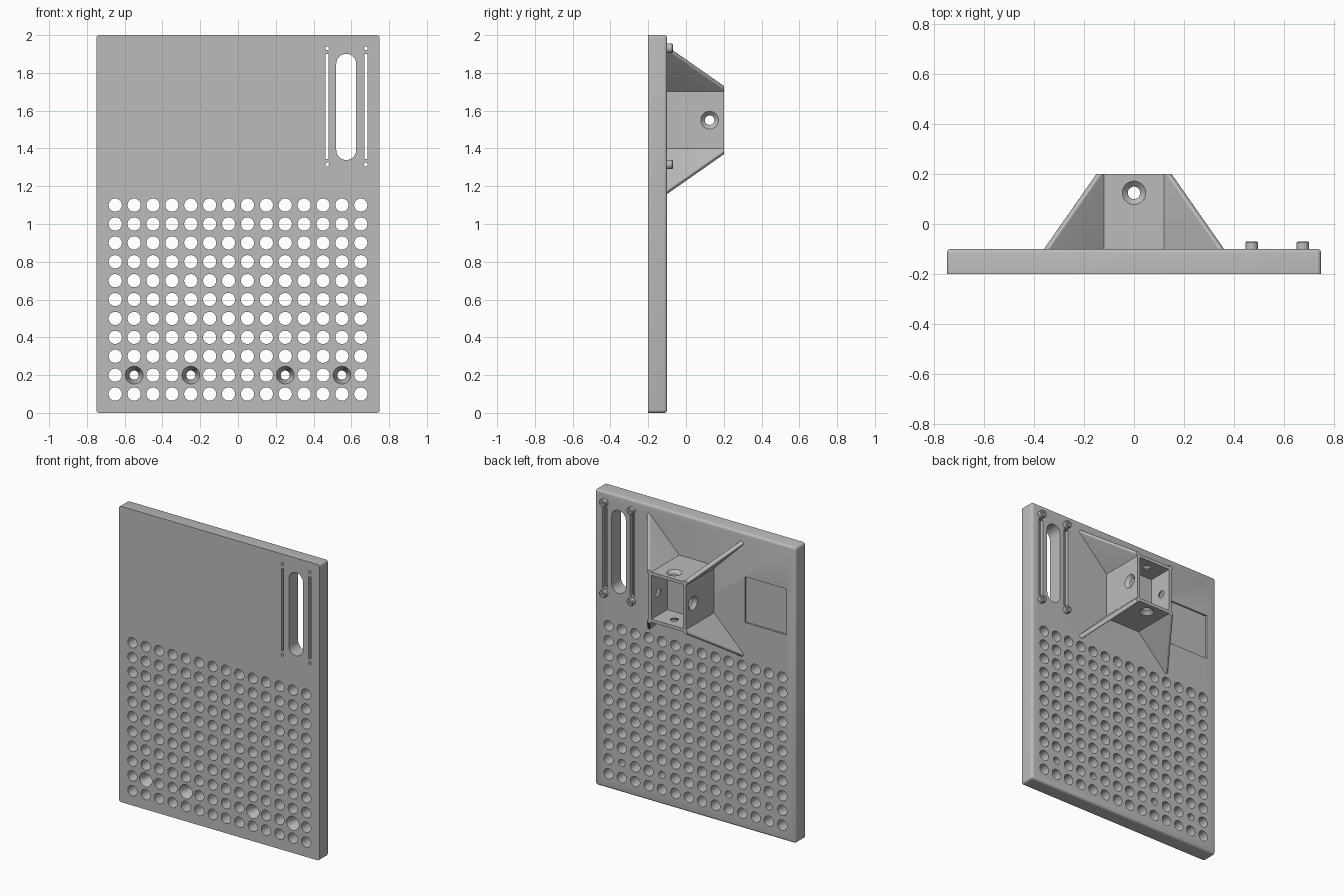
import bpy, bmesh, math
from mathutils import Vector

if "Cube" in bpy.data.objects:
    bpy.data.objects.remove(bpy.data.objects["Cube"])

grey = bpy.data.materials.new("light grey")
grey.use_nodes = True
GREY = (0.5, 0.5, 0.5, 1)
grey.diffuse_color = GREY
grey.node_tree.nodes["Principled BSDF"].inputs["Base Color"].default_value = GREY


def finish(bm, name):
    bmesh.ops.recalc_face_normals(bm, faces=bm.faces)
    mesh = bpy.data.meshes.new(name)
    bm.to_mesh(mesh)
    bm.free()
    mesh.materials.append(grey)
    obj = bpy.data.objects.new(name, mesh)
    bpy.context.collection.objects.link(obj)
    return obj


def box(bm, lo, hi):
    verts = bmesh.ops.create_cube(bm, size=1)["verts"]
    lo, hi = Vector(lo), Vector(hi)
    for v in verts:
        v.co = (lo + hi) / 2 + v.co * (hi - lo)
    return verts


def prism(bm, points, offset):
    face = bm.faces.new([bm.verts.new(p) for p in points])
    new = bmesh.ops.extrude_face_region(bm, geom=[face])["geom"]
    bmesh.ops.translate(bm, vec=offset,
                        verts=[g for g in new if isinstance(g, bmesh.types.BMVert)])


def lathe(bm, profile, origin, axis, sides=32):
    """Solid of revolution; the profile holds (radius, distance along axis)."""
    axis = Vector(axis)
    a = axis.orthogonal().normalized()
    b = axis.cross(a)
    angles = [math.tau * i / sides for i in range(sides)]
    rings = [[bm.verts.new(Vector(origin) + axis * t + (a * math.cos(q) + b * math.sin(q)) * r)
              for q in angles] for r, t in profile]
    for low, high in zip(rings, rings[1:]):
        for i in range(sides):
            j = (i + 1) % sides
            bm.faces.new((low[i], low[j], high[j], high[i]))
    bm.faces.new(rings[0])
    bm.faces.new(rings[-1])


def apply_modifiers(obj):
    graph = bpy.context.evaluated_depsgraph_get()
    mesh = bpy.data.meshes.new_from_object(obj.evaluated_get(graph))
    obj.modifiers.clear()
    obj.data = mesh


def cut(obj, bm):
    cutter = finish(bm, "cutter")
    cutter.hide_render = True
    mod = obj.modifiers.new("cut", "BOOLEAN")
    mod.operation, mod.solver, mod.object = "DIFFERENCE", "EXACT", cutter
    apply_modifiers(obj)
    bpy.data.objects.remove(cutter)


def smooth(obj):
    bpy.ops.object.select_all(action="DESELECT")
    obj.select_set(True)
    bpy.context.view_layer.objects.active = obj
    bpy.ops.object.shade_smooth_by_angle(angle=math.radians(32))


FRONT, BACK, RIM = -0.2, -0.1, 0.2
CZ = 1.55                      # socket centre height
HX, HZ, WALL = 0.14, 0.17, 0.022
SLOTS = (0.472, 0.677)
PINS = [(x, z) for x in SLOTS for z in (1.315, 1.93)]
SCREWS = (-0.55, -0.25, 0.25, 0.55)

# Plate with rounded upright corners and a rounded back edge
bm = bmesh.new()
box(bm, (-0.75, FRONT, 0), (0.75, BACK, 2))
edges = [e for e in bm.edges
         if any(v.co.y > -0.15 for v in e.verts)]
bmesh.ops.bevel(bm, geom=edges, offset=0.016, segments=4, profile=0.5, affect="EDGES")
plate = finish(bm, "plate")

# Hole grid, with countersunk screw holes in the second row
bm = bmesh.new()
for row in range(11):
    for col in range(14):
        x, z = -0.65 + col * 0.1, 0.1 + row * 0.1
        if row == 1 and any(abs(x - s) < 0.01 for s in SCREWS):
            profile = [(0.047, -0.02), (0.047, 0), (0.024, 0.075), (0.024, 0.13)]
        else:
            profile = [(0.035, -0.02), (0.035, 0.13)]
        lathe(bm, profile, (x, FRONT, z), (0, 1, 0))
cut(plate, bm)

# Wide rounded slot, narrow slots and pin holes
bm = bmesh.new()
outline = []
for end, start in ((1.848, 0), (1.392, math.pi)):
    for i in range(17):
        q = start + math.pi * i / 16
        outline.append((0.573 + 0.053 * math.cos(q), -0.25, end + 0.053 * math.sin(q)))
prism(bm, outline, (0, 0.2, 0))
for x in SLOTS:
    box(bm, (x - 0.008, -0.25, 1.345), (x + 0.008, 0, 1.9))
for x, z in PINS:
    lathe(bm, [(0.01, -0.05), (0.01, 0.2)], (x, FRONT, z), (0, 1, 0), 16)
cut(plate, bm)

# Shallow square recess and slot channels in the back
bm = bmesh.new()
box(bm, (-0.68, BACK - 0.012, 1.395), (-0.37, 0, 1.705))
for x in SLOTS:
    box(bm, (x - 0.016, BACK - 0.025, 1.345), (x + 0.016, 0, 1.9))
cut(plate, bm)
smooth(plate)

# Pin bosses
bm = bmesh.new()
for x, z in PINS:
    lathe(bm, [(0.025, -0.005), (0.025, 0.025), (0.021, 0.03)], (x, BACK, z), (0, 1, 0), 24)
bosses = finish(bm, "pin_bosses")
bm = bmesh.new()
for x, z in PINS:
    lathe(bm, [(0.01, -0.05), (0.01, 0.1)], (x, BACK, z), (0, 1, 0), 16)
cut(bosses, bm)
smooth(bosses)

# Square socket, hollow from the back
bm = bmesh.new()
box(bm, (-HX, BACK - 0.005, CZ - HZ), (HX, RIM, CZ + HZ))
socket = finish(bm, "socket")
bm = bmesh.new()
box(bm, (WALL - HX, 0.03, CZ - HZ + WALL), (HX - WALL, 0.3, CZ + HZ - WALL))
cut(socket, bm)
# Countersunk hole in each socket wall
bm = bmesh.new()
for axis, reach in (((1, 0, 0), HX), ((-1, 0, 0), HX), ((0, 0, 1), HZ), ((0, 0, -1), HZ)):
    lathe(bm, [(0.025, reach - 0.06), (0.025, reach - WALL), (0.047, reach), (0.047, reach + 0.03)],
          (0, 0.125, CZ), axis)
cut(socket, bm)
smooth(socket)

# Diagonal gusset fins on the socket corners
side = [(-0.018, RIM), (0.008, RIM), (0.304, BACK), (0.304, BACK - 0.01), (-0.018, BACK - 0.01)]
for sx, x_name in ((1, "left"), (-1, "right")):
    for sz, z_name in ((1, "upper"), (-1, "lower")):
        out = Vector((sx, 0, sz)).normalized()
        across = Vector((sz, 0, -sx)).normalized() * 0.028
        corner = Vector((sx * HX, 0, CZ + sz * HZ))
        bm = bmesh.new()
        prism(bm, [corner + out * u + Vector((0, y, 0)) - across / 2 for u, y in side], across)
        slope = [e for e in bm.edges if abs(e.verts[0].co.y - e.verts[1].co.y) > 0.25
                 and all((v.co - corner).dot(out) > 0 for v in e.verts)]
        bmesh.ops.bevel(bm, geom=slope, offset=0.009, segments=4, profile=0.5, affect="EDGES")
        smooth(finish(bm, f"{z_name}_{x_name}_fin"))
